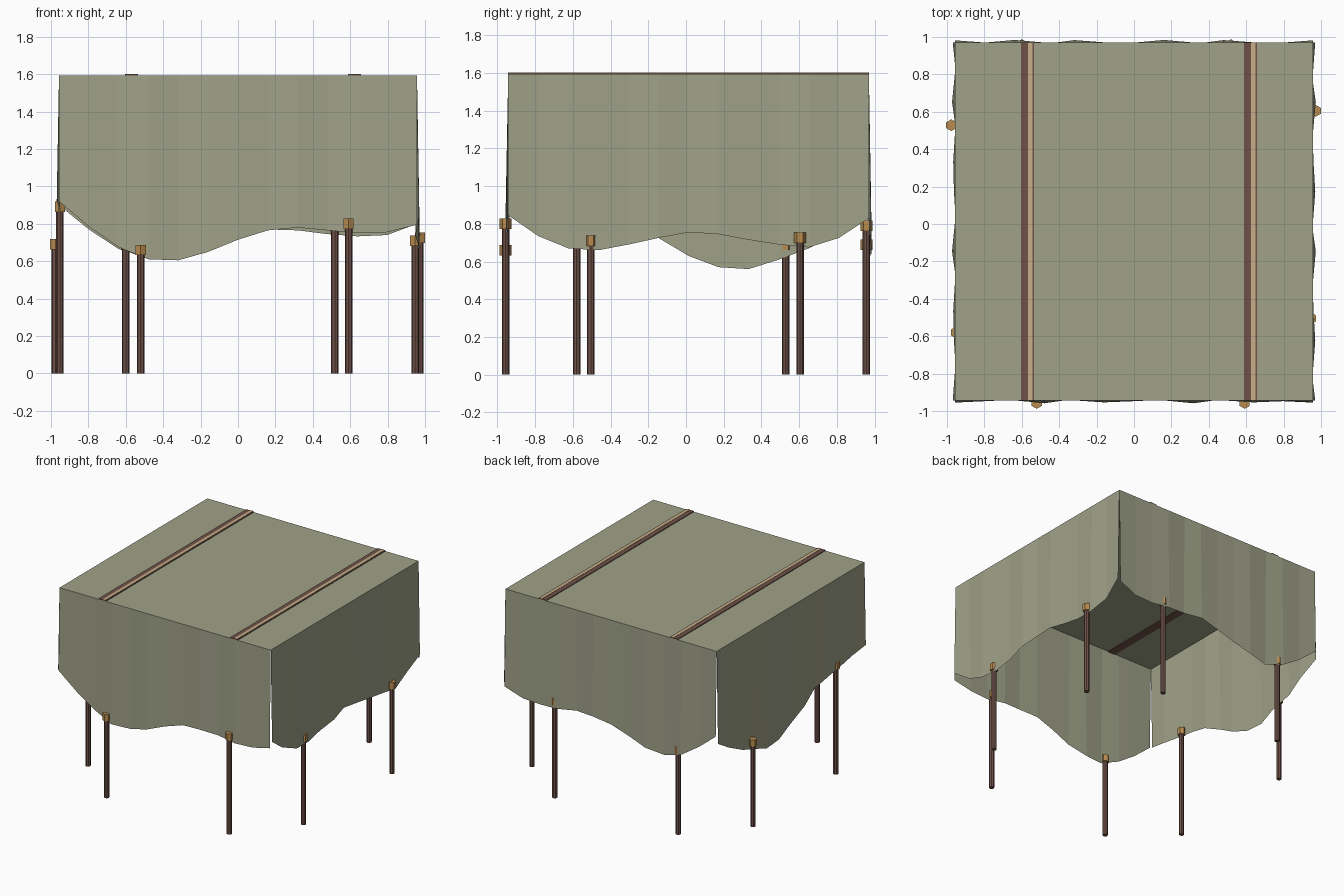
import bpy, bmesh, math
from mathutils import Vector

cube = bpy.data.objects.get("Cube")
if cube:
    bpy.data.objects.remove(cube)


def material(name, rgb):
    m = bpy.data.materials.new(name)
    m.use_nodes = True
    m.diffuse_color = (*rgb, 1)
    bsdf = m.node_tree.nodes["Principled BSDF"]
    bsdf.inputs["Base Color"].default_value = (*rgb, 1)
    bsdf.inputs["Roughness"].default_value = 0.9
    return m


CLOTH = material("olive cloth", (0.35, 0.36, 0.25))
WOOD = material("dark wood", (0.16, 0.085, 0.066))
BRASS = material("ochre cap", (0.48, 0.26, 0.08))
TAN = material("tan trim", (0.58, 0.43, 0.25))


def finish(name, bm, mat):
    mesh = bpy.data.meshes.new(name)
    bm.to_mesh(mesh)
    bm.free()
    mesh.materials.append(mat)
    ob = bpy.data.objects.new(name, mesh)
    bpy.context.collection.objects.link(ob)
    return ob


def box(name, lo, hi, mat):
    bm = bmesh.new()
    bmesh.ops.create_cube(bm, size=1)
    for v in bm.verts:
        v.co = Vector([(a + b) / 2 + c * (b - a) for a, b, c in zip(lo, hi, v.co)])
    return finish(name, bm, mat)


def prism(name, x, y, z0, z1, radius, sides, mat):
    bm = bmesh.new()
    bmesh.ops.create_cone(bm, cap_ends=True, segments=sides, radius1=radius,
                          radius2=radius, depth=z1 - z0)
    bmesh.ops.translate(bm, verts=bm.verts, vec=(x, y, (z0 + z1) / 2))
    return finish(name, bm, mat)


X, Y0, Y1, TOP = 0.957, -0.943, 0.97, 1.594


# Draped side: straight top edge, wavy hem pushed in and out into folds
def drape(name, start, end, hem, phase):
    start, end = Vector((*start, TOP)), Vector((*end, TOP))
    along = (end - start).normalized()
    out = Vector((along.y, -along.x, 0))
    bm = bmesh.new()
    rows = []
    last = len(hem) - 1
    for i, z in enumerate(hem):
        p = start.lerp(end, i / last)
        push = 0.004 + 0.012 * math.sin(i * math.tau * 0.4 + phase)
        if i in (0, last):
            push = 0.012
        low = p + out * push
        low.z = z
        rows.append((bm.verts.new(p), bm.verts.new(low)))
    for (a, b), (c, d) in zip(rows, rows[1:]):
        bm.faces.new((a, b, d, c))
    return finish(name, bm, CLOTH)


drape("front_drape", (-X, Y0), (X, Y0),
      [.92, .785, .675, .61, .605, .65, .715, .765, .78, .765, .75, .755, .795], 0.6)
drape("left_drape", (X, Y0), (X, Y1),
      [.845, .735, .67, .66, .69, .725, .755, .745, .715, .69, .675, .725, .83], 2.0)
drape("back_drape", (X, Y1), (-X, Y1),
      [.80, .74, .733, .745, .765, .77, .74, .69, .64, .615, .665, .77, .90], 1.0)
drape("right_drape", (-X, Y1), (-X, Y0),
      [.84, .745, .67, .61, .56, .57, .63, .725, .80, .845, .865, .885, .92], 3.0)

# Flat roof sheet
bm = bmesh.new()
bm.faces.new([bm.verts.new((x, y, TOP)) for x, y in
              ((-X, Y0), (X, Y0), (X, Y1), (-X, Y1))])
finish("roof_cloth", bm, CLOTH)

# Roof slats with a tan stripe
for side, x in (("right", -0.604), ("left", 0.588)):
    box(f"{side}_slat", (x, Y0, 1.59), (x + 0.069, Y1, 1.6), WOOD)
    box(f"{side}_slat_stripe", (x + 0.037, Y0, 1.599), (x + 0.062, Y1, 1.602), TAN)

# Posts with hexagonal caps at the hem: x, y, cap height
posts = [("front_right", -.52, -.957, .66), ("front_left", .592, -.957, .80),
         ("back_right", -.60, .957, .69), ("back_left", .518, .957, .79),
         ("left_front", .947, -.505, .71), ("left_back", .972, .605, .725),
         ("right_front", -.952, -.58, .89), ("right_back", -.977, .528, .69)]
for name, x, y, z in posts:
    prism(f"{name}_post", x, y, 0, z - 0.02, 0.02, 8, WOOD)
    prism(f"{name}_cap", x, y, z - 0.028, z + 0.028, 0.031, 6, BRASS)
